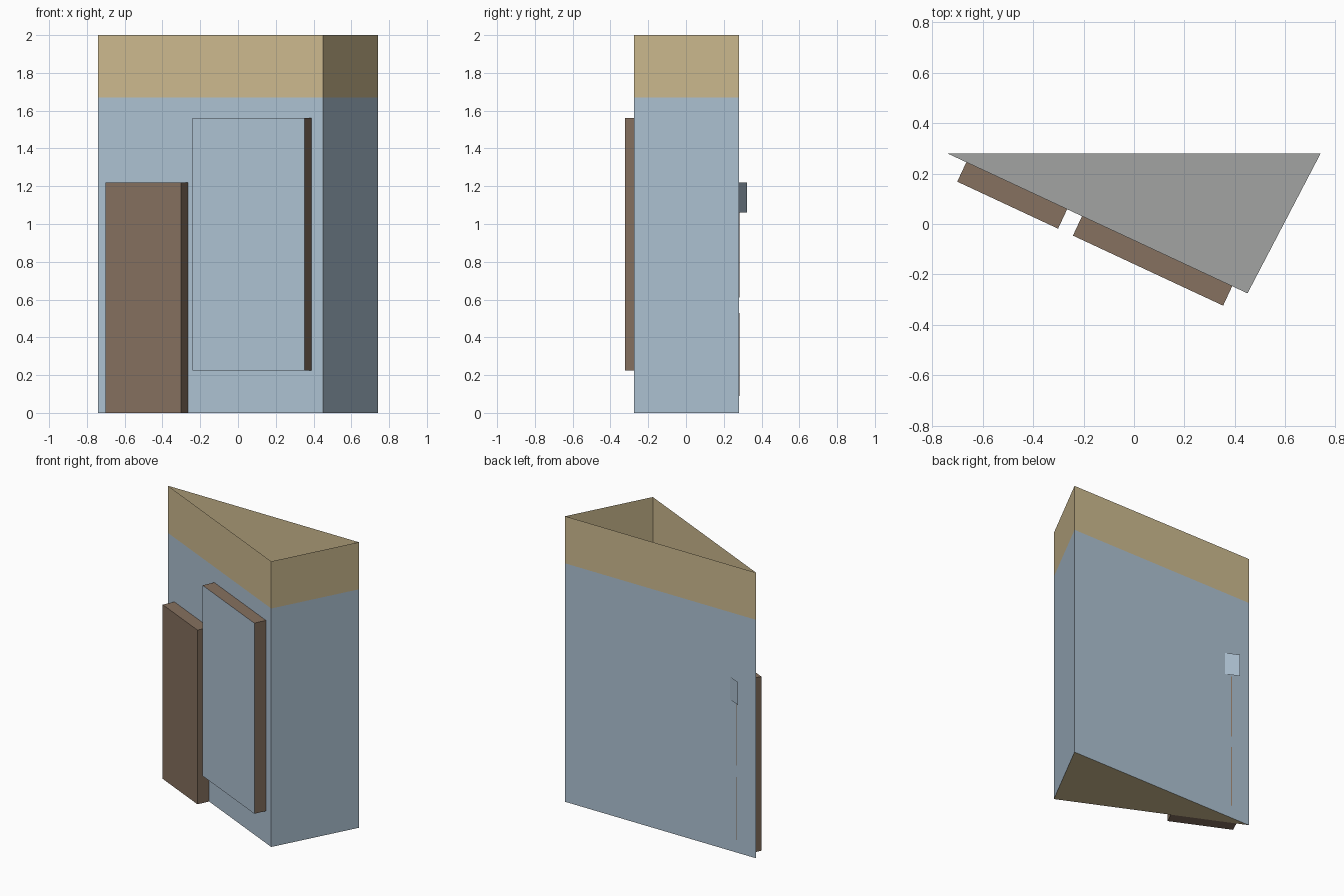
import bpy
from math import hypot
from mathutils import Vector

if "Cube" in bpy.data.objects:
    bpy.data.objects.remove(bpy.data.objects["Cube"])


def material(name, rgb):
    m = bpy.data.materials.new(name)
    m.diffuse_color = (*rgb, 1)
    m.use_nodes = True
    m.node_tree.nodes["Principled BSDF"].inputs["Base Color"].default_value = m.diffuse_color
    return m


BLUE = material("blue", (0.43, 0.55, 0.66))
TAN = material("tan", (0.62, 0.50, 0.28))
BROWN = material("brown", (0.24, 0.165, 0.115))
GREY = material("grey", (0.36, 0.37, 0.36))

A, B, C = (-0.74, 0.28), (0.74, 0.28), (0.45, -0.275)
PLAN = [A, C, B]          # counter-clockwise footprint
H, ROOF = 2.0, 1.67


def mesh_object(name, verts, faces, mats, slots=None):
    me = bpy.data.meshes.new(name)
    me.from_pydata(verts, [], faces)
    for m in mats:
        me.materials.append(m)
    for i, s in enumerate(slots or []):
        me.polygons[i].material_index = s
    me.update()
    ob = bpy.data.objects.new(name, me)
    bpy.context.collection.objects.link(ob)
    return ob


def wall_band(name, z0, z1, mat):
    verts = [(x, y, z) for z in (z0, z1) for x, y in PLAN]
    faces = [(i, (i + 1) % 3, (i + 1) % 3 + 3, i + 3) for i in range(3)]
    return mesh_object(name, verts, faces, [mat])


def deck(name, z, mat, up):
    face = (0, 1, 2) if up else (2, 1, 0)
    return mesh_object(name, [(x, y, z) for x, y in PLAN], [face], [mat])


# Building shell: walls, open parapet, sunken roof and base
wall_band("walls", 0, ROOF, BLUE)
wall_band("parapet", ROOF, H, TAN)
deck("roof", ROOF, GREY, True)
deck("base", 0, TAN, False)

# Street-front frame: s runs along the slanted wall, t points outward
length = hypot(C[0] - A[0], C[1] - A[1])
ALONG = Vector(((C[0] - A[0]) / length, (C[1] - A[1]) / length, 0))
OUT = Vector((ALONG.y, -ALONG.x, 0))
ORIGIN = Vector((*A, 0))


def at(s, t, z):
    return ORIGIN + ALONG * s + OUT * t + Vector((0, 0, z))


def slab(name, s0, s1, z0, z1, depth, front):
    verts = [at(s, t, z) for z in (z0, z1)
             for s, t in ((s0, 0), (s0, depth), (s1, depth), (s1, 0))]
    faces = [(1, 2, 6, 5), (0, 1, 5, 4), (2, 3, 7, 6), (3, 0, 4, 7),
             (4, 5, 6, 7), (3, 2, 1, 0)]
    return mesh_object(name, verts, faces, [BROWN, front], [1, 0, 0, 0, 0, 0])


def inner_panel(name, s0, s1, z0, z1, t, mat):
    verts = [at(s1, t, z0), at(s0, t, z0), at(s0, t, z1), at(s1, t, z1)]
    return mesh_object(name, verts, [(0, 1, 2, 3)], [mat])


# Door and shop window
slab("door", 0.083, 0.524, 0, 1.22, 0.085, BROWN)
slab("shop_window", 0.589, 1.246, 0.225, 1.56, 0.085, BLUE)

# Inner door panes, which poke slightly through the back wall
inner_panel("transom_pane", 0.083, 0.524, 1.06, 1.22, -0.086, BLUE)
inner_panel("upper_door_panel", 0.13, 0.477, 0.61, 1.06, -0.064, BROWN)
inner_panel("lower_door_panel", 0.13, 0.477, 0.09, 0.53, -0.064, BROWN)
